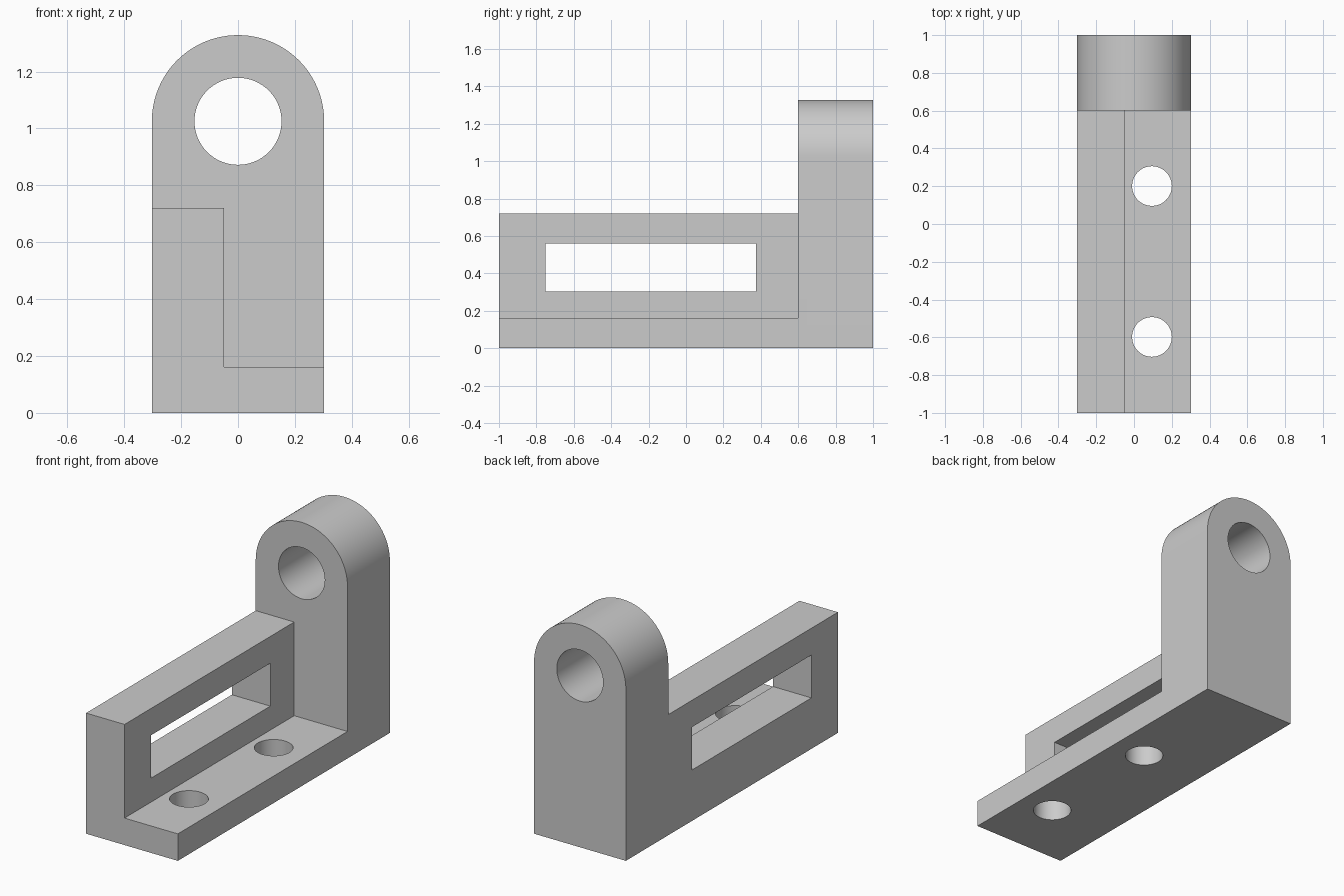
import bpy, bmesh, math
from mathutils import Vector

if "Cube" in bpy.data.objects:
    bpy.data.objects.remove(bpy.data.objects["Cube"])

W = 0.303            # half width
AXIS_Z = 1.025       # height of the lug bore


def prism(name, profile, axis, start, end):
    """Extrude a closed 2D profile along y (profile = x,z), x (y,z) or z (x,y)."""
    place = {'x': lambda a, b, t: (t, a, b),
             'y': lambda a, b, t: (a, t, b),
             'z': lambda a, b, t: (a, b, t)}[axis]
    direction = Vector(place(0, 0, end - start))
    bm = bmesh.new()
    face = bm.faces.new([bm.verts.new(place(a, b, start)) for a, b in profile])
    new = bmesh.ops.extrude_face_region(bm, geom=[face], use_keep_orig=True)['geom']
    bmesh.ops.translate(bm, vec=direction,
                        verts=[v for v in new if isinstance(v, bmesh.types.BMVert)])
    bmesh.ops.recalc_face_normals(bm, faces=bm.faces)
    mesh = bpy.data.meshes.new(name)
    bm.to_mesh(mesh)
    bm.free()
    obj = bpy.data.objects.new(name, mesh)
    bpy.context.collection.objects.link(obj)
    return obj


def arc(cx, cy, r, sweep, n):
    return [(cx + r * math.cos(sweep * i / n), cy + r * math.sin(sweep * i / n))
            for i in range(n + 1)]


def circle(cx, cy, r, n=64):
    return arc(cx, cy, r, 2 * math.pi, n)[:-1]


def combine(target, tool, operation):
    bpy.context.view_layer.objects.active = target
    mod = target.modifiers.new(operation, 'BOOLEAN')
    mod.operation, mod.solver, mod.object = operation, 'EXACT', tool
    bpy.ops.object.modifier_apply(modifier=mod.name)
    bpy.data.objects.remove(tool)


# L-shaped base with side wall
bracket = prism("bracket", [(-W, 0), (W, 0), (W, 0.161), (-0.049, 0.161),
                            (-0.049, 0.72), (-W, 0.72)], 'y', -1, 0.8)

# Upright rounded lug at the back
lug = prism("lug", [(-W, 0), (W, 0)] + arc(0, AXIS_Z, W, math.pi, 48), 'y', 0.6, 1)
combine(bracket, lug, 'UNION')

# Lug bore, wall window and two mounting holes
combine(bracket, prism("bore", circle(0, AXIS_Z, 0.153), 'y', 0.5, 1.1), 'DIFFERENCE')
window = [(-0.75, 0.304), (0.375, 0.304), (0.375, 0.56), (-0.75, 0.56)]
combine(bracket, prism("window", window, 'x', -0.5, 0.2), 'DIFFERENCE')
for y in (-0.598, 0.201):
    combine(bracket, prism("mounting_hole", circle(0.095, y, 0.105), 'z', -0.1, 0.25),
            'DIFFERENCE')

# Merge coplanar faces and shade the curved parts smooth
bm = bmesh.new()
bm.from_mesh(bracket.data)
bmesh.ops.remove_doubles(bm, verts=bm.verts, dist=1e-5)
bmesh.ops.dissolve_limit(bm, angle_limit=math.radians(0.5), verts=bm.verts, edges=bm.edges)
bm.to_mesh(bracket.data)
bm.free()
bracket.select_set(True)
bpy.context.view_layer.objects.active = bracket
bpy.ops.object.shade_smooth_by_angle(angle=math.radians(30))
